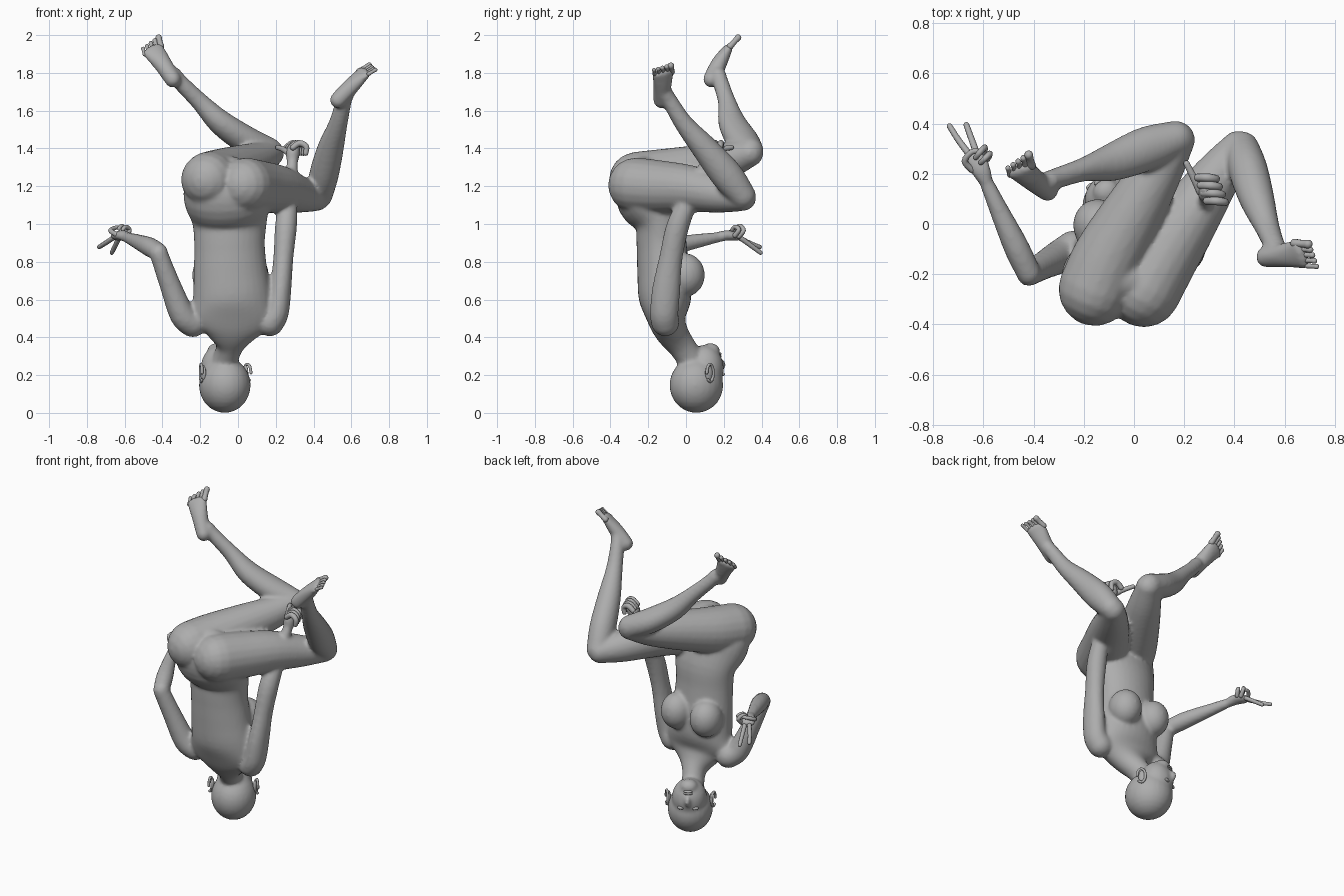
import bpy, bmesh, math
from mathutils import Vector, Matrix

if "Cube" in bpy.data.objects:
    bpy.data.objects.remove(bpy.data.objects["Cube"])

grey = bpy.data.materials.new("warm_grey")
grey.diffuse_color = (0.42, 0.42, 0.42, 1)
grey.use_nodes = True
grey.node_tree.nodes["Principled BSDF"].inputs["Base Color"].default_value = grey.diffuse_color


def tube(bm, stations, side=(1, 0, 0), segs=20, sub=4):
    """Smooth rounded tube through stations (x, y, z, width[, depth])."""
    st = [Vector(s if len(s) == 5 else (*s, s[3])) for s in stations]
    pts = []
    for i in range(len(st) - 1):
        a, b, c, d = st[max(i - 1, 0)], st[i], st[i + 1], st[min(i + 2, len(st) - 1)]
        for k in range(sub):
            t = k / sub
            pts.append(b + (c - a) * (t / 2) + (2 * a - 5 * b + 4 * c - d) * (t * t / 2)
                       + (3 * b - 3 * c + d - a) * (t ** 3 / 2))
    pts.append(st[-1])
    pos = [Vector(p[:3]) for p in pts]
    rings = []

    def ring(center, t, ra, rb):
        n1 = Vector(side) - t * t.dot(Vector(side))
        n1.normalize()
        n2 = t.cross(n1)
        rings.append([bm.verts.new(center + n1 * ra * math.cos(2 * math.pi * j / segs)
                                   + n2 * rb * math.sin(2 * math.pi * j / segs))
                      for j in range(segs)])

    t0 = (pos[1] - pos[0]).normalized()
    t1 = (pos[-1] - pos[-2]).normalized()
    caps = [math.radians(a) for a in (80, 60, 40, 20)]
    r0, r1 = min(pts[0][3:]), min(pts[-1][3:])
    for a in caps:
        ring(pos[0] - t0 * r0 * math.sin(a), t0, pts[0][3] * math.cos(a), pts[0][4] * math.cos(a))
    for i, p in enumerate(pts):
        t = (pos[min(i + 1, len(pos) - 1)] - pos[max(i - 1, 0)]).normalized()
        ring(pos[i], t, p[3], p[4])
    for a in reversed(caps):
        ring(pos[-1] + t1 * r1 * math.sin(a), t1, pts[-1][3] * math.cos(a), pts[-1][4] * math.cos(a))
    for a, b in zip(rings, rings[1:]):
        for j in range(segs):
            k = (j + 1) % segs
            bm.faces.new((a[j], a[k], b[k], b[j]))
    bm.faces.new(rings[0][::-1])
    bm.faces.new(rings[-1])


def ball(bm, center, radii, turn=0.0, tilt=0.0):
    m = (Matrix.Translation(center) @ Matrix.Rotation(turn, 4, 'Z')
         @ Matrix.Rotation(tilt, 4, 'X') @ Matrix.Diagonal((*radii, 1)))
    bmesh.ops.create_uvsphere(bm, u_segments=24, v_segments=14, radius=1, matrix=m)


def finish(bm, name, blend=False):
    bmesh.ops.recalc_face_normals(bm, faces=bm.faces)
    for f in bm.faces:
        f.smooth = True
    me = bpy.data.meshes.new(name)
    bm.to_mesh(me)
    bm.free()
    me.materials.append(grey)
    ob = bpy.data.objects.new(name, me)
    bpy.context.collection.objects.link(ob)
    if blend:  # fuse the overlapping volumes into one skin
        r = ob.modifiers.new("fuse", 'REMESH')
        r.mode = 'VOXEL'
        r.voxel_size = 0.011
        r.use_smooth_shade = True
        s = ob.modifiers.new("soften", 'SMOOTH')
        s.factor = 0.5
        s.iterations = 5
    return ob


TURN = math.radians(29)          # head turned to one side
HEAD = Vector((-0.07, 0.055, 0))


def on_head(across, forward, z):
    return HEAD + Matrix.Rotation(TURN, 3, 'Z') @ Vector((across, forward, z))


body = bmesh.new()
# torso, from neck up to hips
tube(body, [(-.075, .04, .26, .07), (-.045, -.02, .35, .072), (-.035, -.07, .42, .14, .085),
            (-.03, -.10, .49, .225, .10), (-.03, -.11, .60, .21, .138),
            (-.04, -.12, .75, .195, .138), (-.045, -.13, .90, .187, .132),
            (-.045, -.14, 1.02, .20, .135), (-.055, -.2, 1.13, .23, .165),
            (-.06, -.22, 1.22, .22, .15), (-.06, -.22, 1.27, .15, .09)], segs=32)
for x in (-.145, .065):          # chest
    ball(body, (x, -.005, .73), (.098, .105, .115))
# head: cranium, face, jaw, nose
ball(body, on_head(0, 0, .147), (.135, .145, .147), TURN)
ball(body, on_head(0, .05, .235), (.105, .10, .125), TURN)
ball(body, on_head(0, .085, .325), (.055, .05, .045), TURN)
ball(body, on_head(0, .15, .255), (.018, .026, .035), TURN)

# legs: thigh, shin
tube(body, [(-.155, -.26, 1.235, .147), (-.1, -.13, 1.255, .142), (0, .05, 1.295, .122),
            (.1, .22, 1.335, .098), (.17, .335, 1.375, .074)], (0, 0, 1))
tube(body, [(.165, .34, 1.385, .072), (.05, .30, 1.44, .075, .088), (-.09, .245, 1.535, .066, .075),
            (-.2, .217, 1.645, .048), (-.3, .185, 1.745, .042), (-.34, .17, 1.79, .042)], (0, 0, 1))
tube(body, [(.04, -.265, 1.205, .147), (.11, -.14, 1.195, .142), (.22, .03, 1.185, .124),
            (.33, .19, 1.155, .096), (.415, .3, 1.14, .072)], (0, 0, 1))
tube(body, [(.43, .3, 1.15, .07), (.455, .215, 1.26, .078, .085), (.49, .1, 1.4, .070),
            (.53, -.01, 1.53, .05), (.56, -.085, 1.65, .042), (.575, -.11, 1.69, .042)], (1, 0, 0))

# arms: bent arm, then straight arm passing under the knee
tube(body, [(-.24, -.1, .475, .075), (-.295, -.13, .52, .068), (-.36, -.165, .68, .056),
            (-.42, -.2, .845, .048)])
tube(body, [(-.42, -.195, .85, .049), (-.47, -.09, .88, .051), (-.54, .06, .91, .038),
            (-.59, .17, .93, .028)])
tube(body, [(.17, -.11, .48, .075), (.205, -.115, .53, .064, .075), (.225, -.105, .65, .057, .075),
            (.24, -.08, .82, .053, .062), (.255, -.04, 1.0, .058, .06),
            (.27, .03, 1.15, .045), (.285, .09, 1.29, .032), (.288, .11, 1.33, .03)])
# palms
tube(body, [(-.59, .17, .93, .028), (-.61, .215, .94, .04, .028), (-.635, .265, .935, .045, .024)])
tube(body, [(.288, .11, 1.33, .03), (.29, .13, 1.375, .038, .045), (.295, .14, 1.40, .034, .04)])


# feet: heel, instep and ball, with toes fanned across the ball
def foot(name, heel, middle, front, across, toe_dir):
    across, toe_dir, front = Vector(across).normalized(), Vector(toe_dir).normalized(), Vector(front)
    tube(body, [(*heel, .043, .045), (*middle, .05, .042), (*front, .064, .026)], across)
    toes = bmesh.new()
    for i in range(5):
        base = front + across * (.05 - .026 * i)
        size = .018 if i == 0 else .0135 - .0007 * i
        reach = .062 - .005 * i
        tube(toes, [(*base, size), (*(base + toe_dir * reach * .6), size * .85),
                    (*(base + toe_dir * reach), size)], across, 10, 3)
    finish(toes, name)


foot("toes_raised", (-.345, .135, 1.765), (-.40, .175, 1.85), (-.45, .215, 1.92),
     (.11, .05, .055), (-.15, .55, .6))
foot("toes_bent", (.53, -.13, 1.655), (.60, -.125, 1.73), (.665, -.12, 1.80),
     (-.45, .8, .1), (.75, -.05, .45))

finish(body, "body", True)

# open hand: two straight fingers, two curled fingers, thumb
hand = bmesh.new()
for path in (((-.655, .275, .93), (-.70, .335, .90), (-.735, .39, .878)),
             ((-.63, .29, .925), (-.65, .345, .885), (-.668, .395, .848)),
             ((-.60, .28, .935), (-.595, .305, .965), (-.615, .285, .99), (-.63, .265, .975)),
             ((-.585, .26, .94), (-.575, .28, .97), (-.595, .26, .985), (-.61, .245, .97)),
             ((-.645, .215, .945), (-.675, .25, .965), (-.65, .285, .98), (-.625, .29, .98))):
    tube(hand, [(*p, .0135 - .001 * i) for i, p in enumerate(path)], (.6, .3, .7), 10)
finish(hand, "open_hand_fingers")

# closed hand: curled fingers and extended thumb
fist = bmesh.new()
for i in range(4):
    y = .185 - .031 * i
    x = .285 + .012 * i
    tube(fist, [(x - .03, y, 1.405, .016), (x + .005, y, 1.428, .017), (x + .04, y - .005, 1.41, .016),
                (x + .038, y - .005, 1.375, .014)], (0, 1, 0), 10)
tube(fist, [(.265, .13, 1.38, .018), (.24, .18, 1.395, .015), (.21, .24, 1.405, .013)], (0, 0, 1), 10)
finish(fist, "closed_hand_fingers")

# ears: rim with a hollow cup
for side, name in ((-1, "ear_outer"), (1, "ear_inner")):
    ear = bmesh.new()
    loop = []
    for k in range(9):
        a = 2 * math.pi * k / 9 * 0.95
        loop.append((*on_head(side * (.14 + .008 * math.cos(a)), .005 - .024 * math.cos(a),
                              .212 + .046 * math.sin(a)), .008))
    tube(ear, loop, (.87 * side, .49 * side, 0), 8, 2)
    ball(ear, on_head(side * .128, .005, .212), (.012, .022, .042), TURN)
    finish(ear, name)

# face details: eyelids and lips
face = bmesh.new()
for s in (-1, 1):
    ball(face, on_head(s * .042, .132, .205), (.022, .013, .011), TURN)
for z in (.300, .313):
    ball(face, on_head(0, .134, z), (.028, .012, .008), TURN)
finish(face, "eyelids_and_lips")
